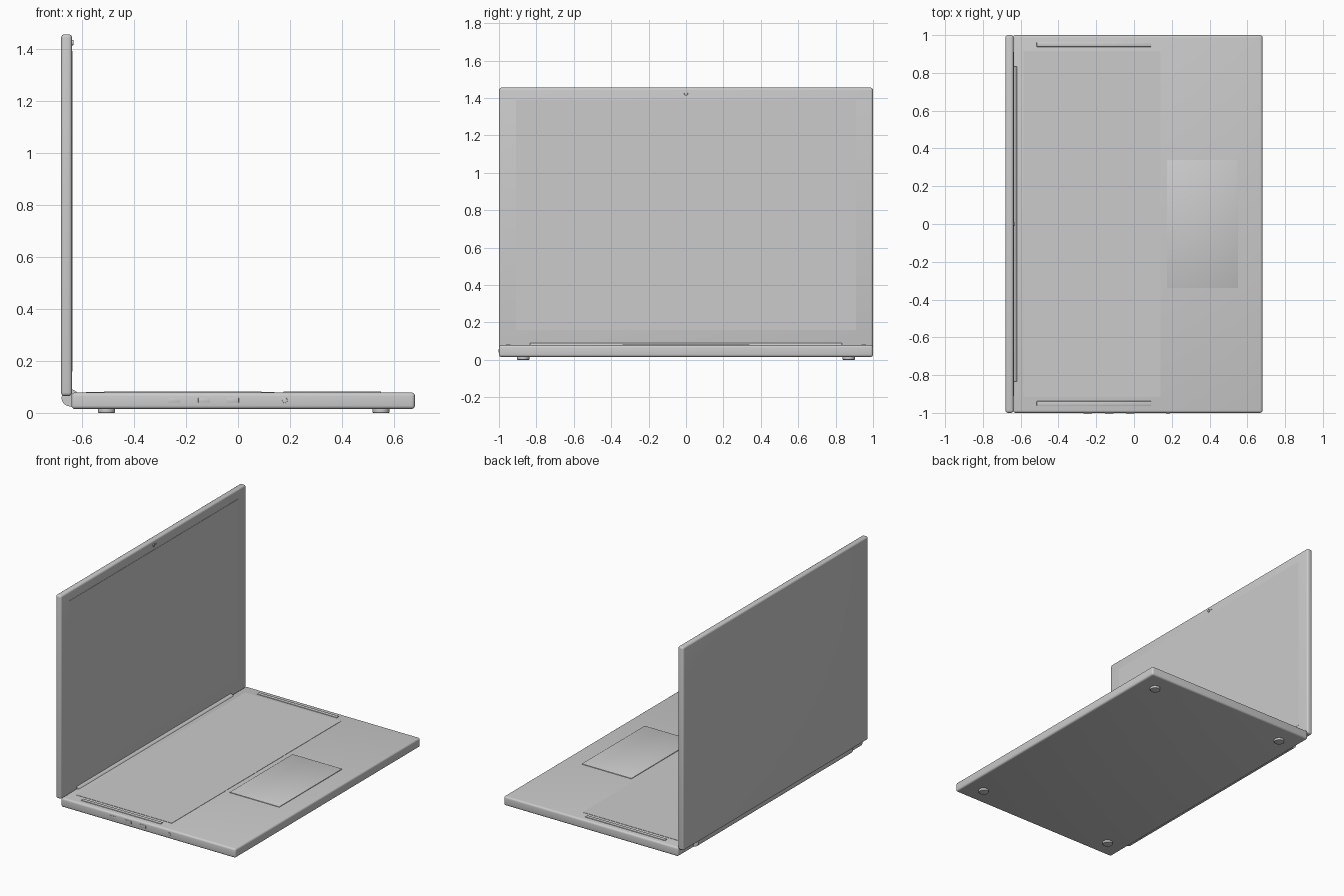
import bpy, math

cube = bpy.data.objects.get("Cube")
if cube:
    bpy.data.objects.remove(cube, do_unlink=True)

grey = bpy.data.materials.new("light grey")
grey.use_nodes = True
colour = (0.6, 0.6, 0.6, 1)
grey.diffuse_color = colour
grey.node_tree.nodes["Principled BSDF"].inputs["Base Color"].default_value = colour


def finish(name, bevel=0, segments=4):
    ob = bpy.context.object
    ob.name = name
    ob.data.materials.append(grey)
    if bevel:
        mod = ob.modifiers.new("rounding", "BEVEL")
        mod.width = bevel
        mod.segments = segments
        mod.limit_method = "ANGLE"
        bpy.ops.object.modifier_apply(modifier=mod.name)
    bpy.ops.object.shade_smooth_by_angle(angle=math.radians(35))
    return ob


def box(name, x, y, z, bevel=0, segments=4):
    """Box from (low, high) ranges along each axis."""
    spans = (x, y, z)
    bpy.ops.mesh.primitive_cube_add(size=1, location=[(a + b) / 2 for a, b in spans])
    bpy.context.object.scale = [b - a for a, b in spans]
    bpy.ops.object.transform_apply(location=False, rotation=False, scale=True)
    return finish(name, bevel, segments)


def disc(name, location, radius, depth, axis="z", bevel=0, sides=32):
    turn = {"x": (0, math.pi / 2, 0), "y": (math.pi / 2, 0, 0), "z": (0, 0, 0)}[axis]
    bpy.ops.mesh.primitive_cylinder_add(vertices=sides, radius=radius, depth=depth,
                                        location=location, rotation=turn)
    return finish(name, bevel, 3)


# Main slabs
TOP = 0.078
box("base", (-0.64, 0.68), (-1, 1), (0.015, TOP), 0.013)
box("lid", (-0.68, -0.638), (-1, 1), (0.065, 1.455), 0.013)
disc("hinge_barrel", (-0.645, 0, 0.058), 0.033, 1.67, "y")

# Display and camera on the inner face of the lid
box("display", (-0.64, -0.636), (-0.91, 0.91), (0.16, 1.39))
disc("camera", (-0.638, 0, 1.423), 0.01, 0.012, "x", 0.002)
disc("camera_light", (-0.638, 0.025, 1.423), 0.004, 0.006, "x", sides=16)

# Palm deck details
box("keyboard_deck", (-0.585, 0.14), (-0.915, 0.915), (TOP - 0.004, TOP + 0.002))
box("trackpad", (0.175, 0.55), (-0.34, 0.34), (TOP - 0.004, TOP + 0.004), 0.001, 2)

for side, s in (("left", 1), ("right", -1)):
    y = sorted((s * 0.938, s * 0.963))
    box("speaker_strip_" + side, (-0.515, 0.09), y, (TOP - 0.004, TOP + 0.004), 0.002, 2)
    # Feet
    for end, x in (("hinge", -0.505), ("palm", 0.55)):
        disc(f"foot_{end}_{side}", (x, s * 0.87, 0.01), 0.033, 0.02, "z", 0.004)

# Sockets along the side edge
for i, x in enumerate((-0.245, -0.13, -0.02)):
    box(f"socket_{i + 1}", (x - 0.023, x + 0.023), (-1.002, -0.99), (0.04, 0.058), 0.001, 2)
disc("round_socket", (0.18, -0.996, 0.048), 0.01, 0.012, "y", 0.001)
